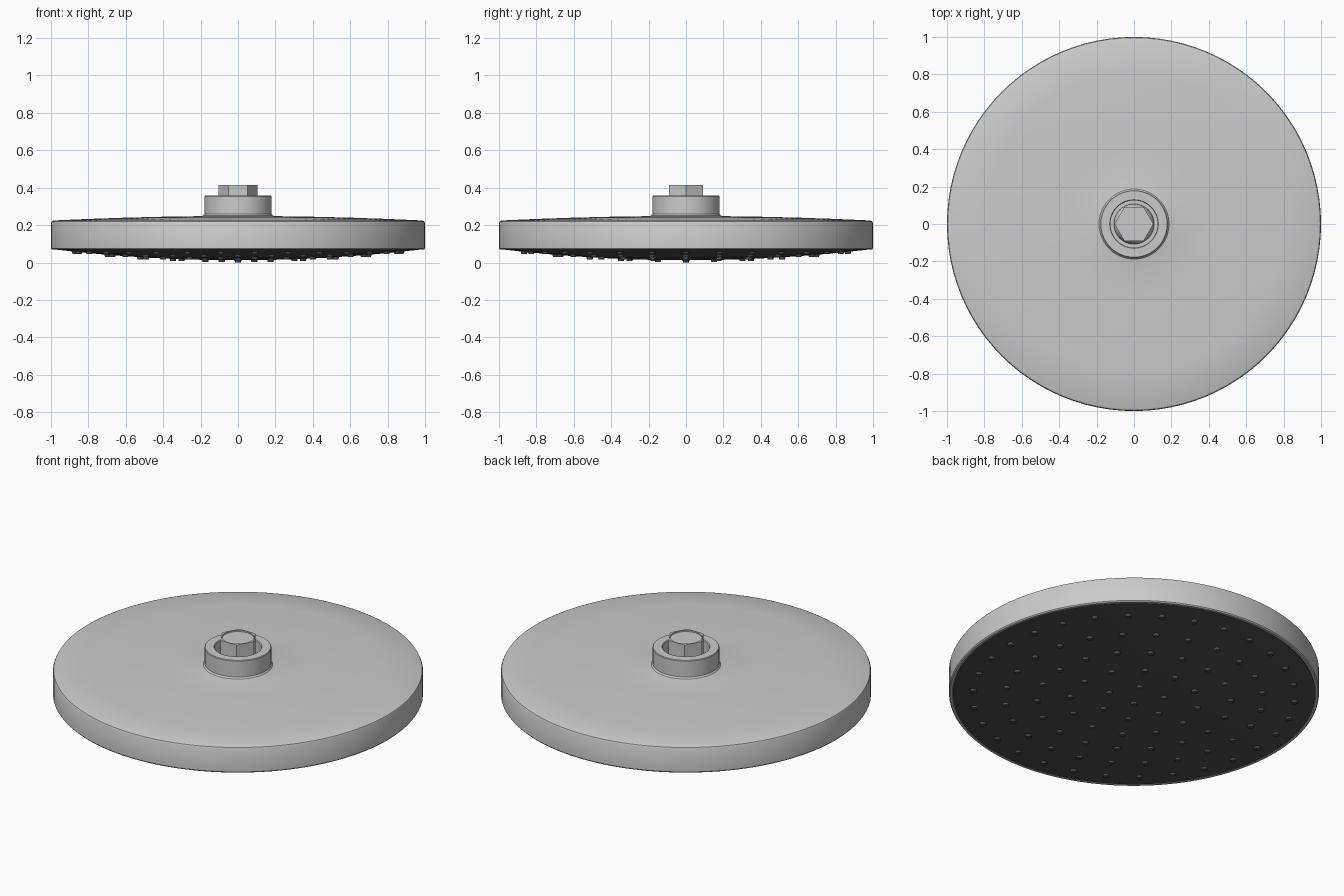
import bpy, bmesh, math
from mathutils import Matrix

if "Cube" in bpy.data.objects:
    bpy.data.objects.remove(bpy.data.objects["Cube"])

SEG = 96


def lathe(name, profile, segments=SEG):
    """Revolve an (r, z) profile around the z axis."""
    bm = bmesh.new()
    verts = [bm.verts.new((r, 0, z)) for r, z in profile]
    edges = [bm.edges.new(p) for p in zip(verts, verts[1:])]
    bmesh.ops.spin(bm, geom=verts + edges, cent=(0, 0, 0), axis=(0, 0, 1),
                   angle=math.tau, steps=segments)
    bmesh.ops.remove_doubles(bm, verts=bm.verts, dist=1e-5)
    bmesh.ops.recalc_face_normals(bm, faces=bm.faces)
    return finish(name, bm)


def finish(name, bm, smooth=True):
    mesh = bpy.data.meshes.new(name)
    bm.to_mesh(mesh)
    bm.free()
    ob = bpy.data.objects.new(name, mesh)
    bpy.context.collection.objects.link(ob)
    if smooth:
        bpy.ops.object.select_all(action='DESELECT')
        ob.select_set(True)
        bpy.context.view_layer.objects.active = ob
        bpy.ops.object.shade_smooth_by_angle(angle=math.radians(30))
    return ob


def face_z(r):
    """Height of the gently domed spray face."""
    return 0.012 + 0.058 * (r / 0.98) ** 2


# Housing: rim, domed top, and the connector collar with its socket
lathe("housing", [
    (0.978, 0.076), (0.982, 0.07), (0.995, 0.07), (1.0, 0.076),
    (1.0, 0.212), (0.996, 0.220), (0.985, 0.225),
    (0.8, 0.233), (0.6, 0.240), (0.4, 0.245), (0.2, 0.248),
    (0.187, 0.251), (0.18, 0.260),
    (0.18, 0.354), (0.177, 0.358), (0.130, 0.358), (0.126, 0.354),
    (0.126, 0.26), (0, 0.26)])

# Dark spray face
dark = bpy.data.materials.new("dark_rubber")
dark.diffuse_color = (0.08, 0.08, 0.08, 1)
dark.use_nodes = True
dark.node_tree.nodes["Principled BSDF"].inputs["Base Color"].default_value = dark.diffuse_color
radii = [0, 0.15, 0.3, 0.45, 0.6, 0.75, 0.88, 0.979]
face = lathe("spray_face", [(r, face_z(r)) for r in radii] + [(0.979, 0.078)])
face.data.materials.append(dark)

# Nozzles in concentric rings
bm = bmesh.new()
for ring in range(6):
    count = max(1, 6 * ring)
    r = 0.174 * ring
    for i in range(count):
        a = math.tau * i / count
        z = face_z(r)
        bmesh.ops.create_cone(
            bm, cap_ends=True, segments=12, radius1=0.015, radius2=0.020,
            depth=0.020,
            matrix=Matrix.Translation((r * math.cos(a), r * math.sin(a), z - 0.002)))
nozzles = finish("nozzles", bm)
nozzles.data.materials.append(dark)

# Swivel ball seated in the socket
ball = [(0.108 * math.cos(t), 0.265 + 0.09 * math.sin(t))
        for t in [math.radians(d) for d in range(0, 91, 10)]]
lathe("swivel_ball", ball, 48)

# Hexagonal inlet nut with a shallow round recess on top
bm = bmesh.new()
bmesh.ops.create_cone(bm, cap_ends=True, segments=6, radius1=0.104,
                      radius2=0.104, depth=0.125,
                      matrix=Matrix.Translation((0, 0, 0.3525))
                      @ Matrix.Rotation(0, 4, 'Z'))
# Put two opposite corners on the x axis
corner = max(bm.verts, key=lambda v: v.co.x)
turn = -math.atan2(corner.co.y, corner.co.x)
bmesh.ops.rotate(bm, verts=bm.verts, cent=(0, 0, 0),
                 matrix=Matrix.Rotation(turn, 3, 'Z'))
nut = finish("inlet_nut", bm, smooth=False)

cutter = lathe("recess_cutter", [(0, 0.407), (0.086, 0.407), (0.086, 0.45), (0, 0.45)], 48)
cutter.hide_render = True
cutter.hide_set(True)
cut = nut.modifiers.new("recess", 'BOOLEAN')
cut.operation = 'DIFFERENCE'
cut.solver = 'EXACT'
cut.object = cutter
